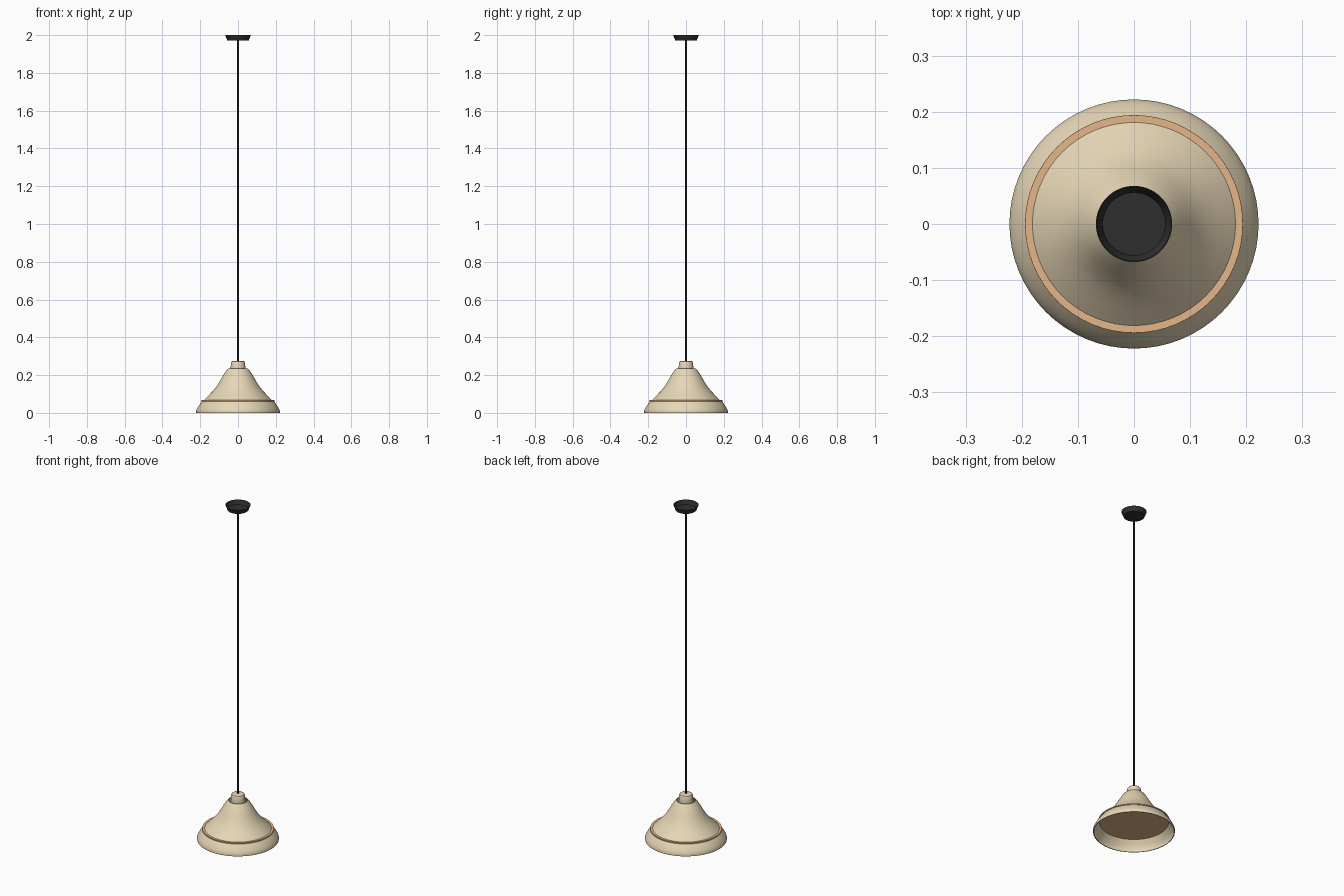
import bpy, bmesh, math

if "Cube" in bpy.data.objects:
    bpy.data.objects.remove(bpy.data.objects["Cube"])

SEG = 64


def material(name, color):
    m = bpy.data.materials.new(name)
    m.diffuse_color = (*color, 1)
    m.use_nodes = True
    m.node_tree.nodes["Principled BSDF"].inputs["Base Color"].default_value = m.diffuse_color
    return m


cream = material("cream", (0.80, 0.68, 0.47))
wood = material("wood", (0.78, 0.47, 0.25))
black = material("black", (0.03, 0.028, 0.028))


def lathe(name, profile, mat, seg=SEG, closed=False):
    """Spin an (r, z) profile about z; closed joins last point to first."""
    bm = bmesh.new()
    vs = [bm.verts.new((r, 0, z)) for r, z in profile]
    pairs = list(zip(vs, vs[1:] + (vs[:1] if closed else [])))
    edges = [bm.edges.new(p) for p in pairs]
    bmesh.ops.spin(bm, geom=vs + edges, cent=(0, 0, 0), axis=(0, 0, 1),
                   angle=math.tau, steps=seg, use_duplicate=False)
    bmesh.ops.remove_doubles(bm, verts=bm.verts, dist=1e-5)
    bmesh.ops.recalc_face_normals(bm, faces=bm.faces)
    me = bpy.data.meshes.new(name)
    bm.to_mesh(me)
    bm.free()
    ob = bpy.data.objects.new(name, me)
    bpy.context.collection.objects.link(ob)
    me.materials.append(mat)
    bpy.ops.object.select_all(action='DESELECT')
    ob.select_set(True)
    bpy.context.view_layer.objects.active = ob
    bpy.ops.object.shade_smooth_by_angle(angle=math.radians(30))
    return ob


def shell(name, outer, t, mat):
    """Thin-walled shade: outer profile plus an inward offset copy."""
    inner = [(r - t, z) for r, z in reversed(outer)]
    return lathe(name, outer + inner, mat, closed=True)


# Ceiling canopy: shallow bowl open at the top
lathe("canopy", [(0, 1.972), (0.057, 1.972), (0.068, 2.0), (0.066, 2.0),
                 (0.056, 1.975), (0, 1.975)], black)

# Hanging cord
lathe("cord", [(0, 0.26), (0.005, 0.26), (0.005, 1.973), (0, 1.973)], black, 16)

# Lamp holder cap sitting in the open neck of the shade
lathe("holder_cap", [(0, 0.215), (0.040, 0.215), (0.039, 0.24), (0.037, 0.266),
                     (0.034, 0.272), (0.028, 0.275), (0, 0.275)], cream)

# Upper conical shade, open at the neck
shell("upper_shade", [(0.053, 0.235), (0.066, 0.219), (0.082, 0.193), (0.098, 0.165),
                      (0.112, 0.142), (0.130, 0.119), (0.152, 0.096),
                      (0.182, 0.066)], 0.004, cream)

# Wooden disc between the two shades, its edge showing as a ring
lathe("wood_disc", [(0, 0.061), (0.194, 0.061), (0.194, 0.067), (0, 0.067)], wood)

# Lower flared skirt
shell("lower_skirt", [(0.190, 0.062), (0.199, 0.050), (0.209, 0.036), (0.217, 0.022),
                      (0.222, 0.009), (0.221, 0.0)], 0.004, cream)
